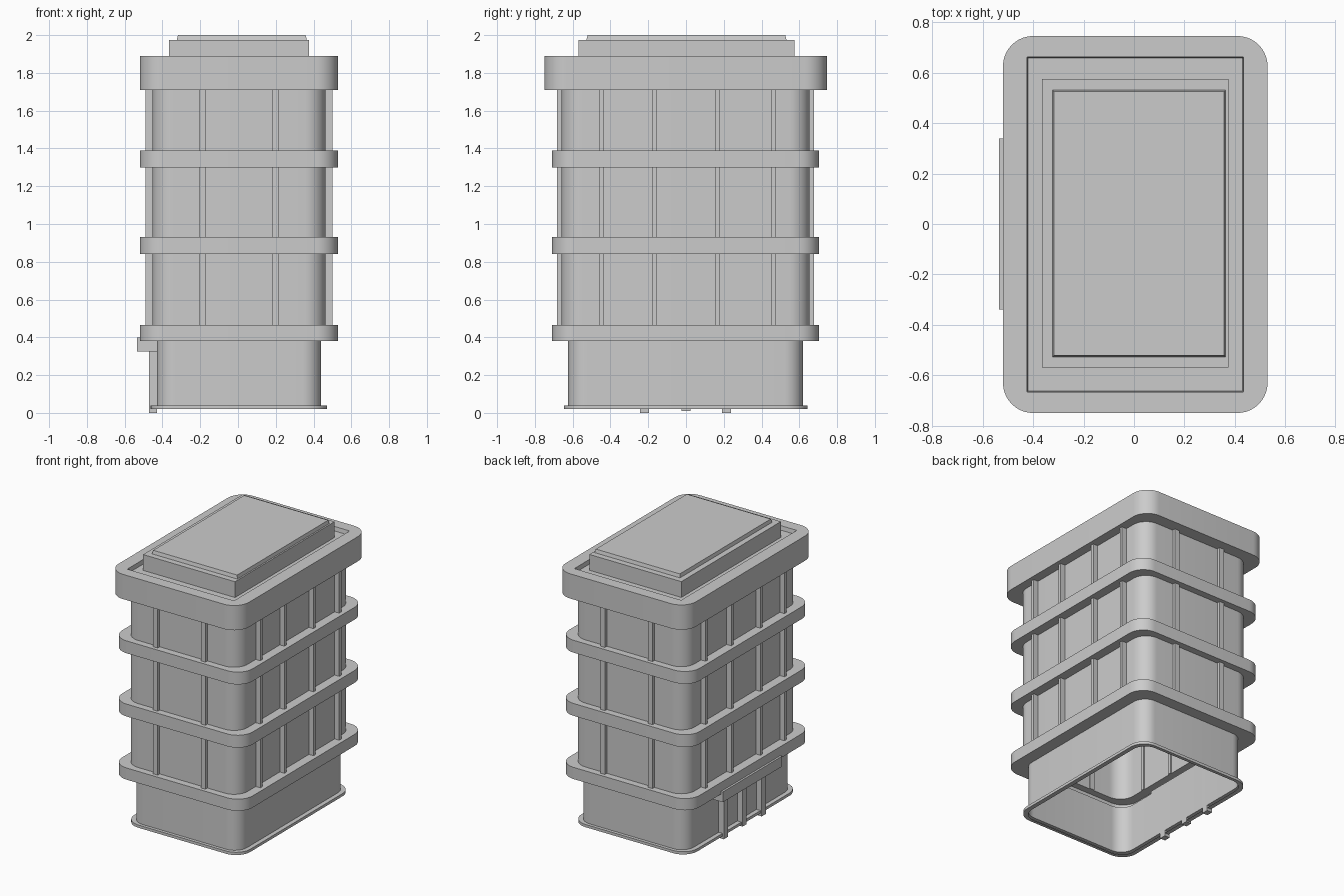
import bpy, bmesh, math

if "Cube" in bpy.data.objects:
    bpy.data.objects.remove(bpy.data.objects["Cube"])

CX, CY = 0.005, -0.002   # plan centre of the main volume
SEG = 10                 # segments per rounded corner


def outline(hx, hy, r):
    """Rounded rectangle in plan, counter-clockwise."""
    pts = []
    for i, (sx, sy) in enumerate([(1, 1), (-1, 1), (-1, -1), (1, -1)]):
        for k in range(SEG + 1):
            a = math.pi / 2 * (i + k / SEG)
            pts.append((CX + sx * (hx - r) + r * math.cos(a),
                        CY + sy * (hy - r) + r * math.sin(a)))
    return pts


def finish(name, bm, smooth=False):
    mesh = bpy.data.meshes.new(name)
    bm.to_mesh(mesh)
    bm.free()
    obj = bpy.data.objects.new(name, mesh)
    bpy.context.collection.objects.link(obj)
    if smooth:
        bpy.ops.object.select_all(action='DESELECT')
        obj.select_set(True)
        bpy.context.view_layer.objects.active = obj
        bpy.ops.object.shade_smooth_by_angle(angle=math.radians(35))
    return obj


def loft(name, sections, cap_top=False):
    """Skin through rounded rectangles (half x, half y, radius, z)."""
    bm = bmesh.new()
    rings = [[bm.verts.new((x, y, z)) for x, y in outline(hx, hy, r)]
             for hx, hy, r, z in sections]
    for a, b in zip(rings, rings[1:]):
        for i in range(len(a)):
            j = (i + 1) % len(a)
            bm.faces.new((a[i], a[j], b[j], b[i]))
    if cap_top:
        bm.faces.new(rings[-1])
    return finish(name, bm, True)


def boxes(name, extents):
    """One object from several boxes (x0, x1, y0, y1, z0, z1)."""
    bm = bmesh.new()
    for x0, x1, y0, y1, z0, z1 in extents:
        vs = bmesh.ops.create_cube(bm, size=1)['verts']
        for v in vs:
            v.co = ((x0 + x1) / 2 + v.co.x * (x1 - x0),
                    (y0 + y1) / 2 + v.co.y * (y1 - y0),
                    (z0 + z1) / 2 + v.co.z * (z1 - z0))
    return finish(name, bm)


BASE = (0.435, 0.622, 0.10)
FOOT = (0.467, 0.645, 0.115)
WALL = (0.458, 0.657, 0.11)
BAND = (0.525, 0.707, 0.12)
ROOF = (0.525, 0.748, 0.12)
LIP = (0.43, 0.665, 0.002)

# Hollow tower shell: foot flange, base, three floor bands, roof slab
bands = [(0.38, 0.465), (0.84, 0.93), (1.30, 1.39)]
sections = [(*BASE, 0.02), (*FOOT, 0.02), (*FOOT, 0.04), (*BASE, 0.04)]
inner = BASE
for z0, z1 in bands:
    sections += [(*inner, z0), (*BAND, z0), (*BAND, z1), (*WALL, z1)]
    inner = WALL
sections += [(*WALL, 1.71), (*ROOF, 1.71), (*ROOF, 1.89), (*LIP, 1.89),
             (0.425, 0.66, 0.002, 1.86)]
loft("tower_shell", sections, cap_top=True)

# Vertical wall ribs on each of the three storeys
ribs = []
for z0, z1 in [(0.465, 0.84), (0.93, 1.30), (1.39, 1.71)]:
    for x in (-0.187, 0.197):
        for s in (-1, 1):
            ya, yb = sorted((CY + s * 0.65, CY + s * 0.68))
            ribs.append((x - 0.018, x + 0.018, ya, yb, z0, z1))
    for y in (-0.445, -0.168, 0.167, 0.462):
        for s in (-1, 1):
            xa, xb = sorted((CX + s * 0.45, CX + s * 0.495))
            ribs.append((xa, xb, y - 0.012, y + 0.012, z0, z1))
boxes("wall_ribs", ribs)

# Stepped roof block with a slightly tapered lid
boxes("roof_block", [(-0.365, 0.375, -0.57, 0.575, 1.86, 1.975)])
lid = boxes("roof_lid", [(-0.324, 0.364, -0.527, 0.532, 1.975, 2.0)])
for v in lid.data.vertices:
    if v.co.z > 1.99:
        v.co.x += 0.006 if v.co.x < 0 else -0.006
        v.co.y += 0.006 if v.co.y < 0 else -0.006

# Entrance canopy on the left side with its three posts
boxes("entrance_canopy", [(-0.535, -0.43, -0.34, 0.34, 0.325, 0.40)])
boxes("entrance_posts", [(-0.472, -0.43, y - 0.024, y + 0.024, z, 0.325)
                         for y, z in ((-0.22, 0.0), (0.0, 0.01), (0.215, 0.0))])
